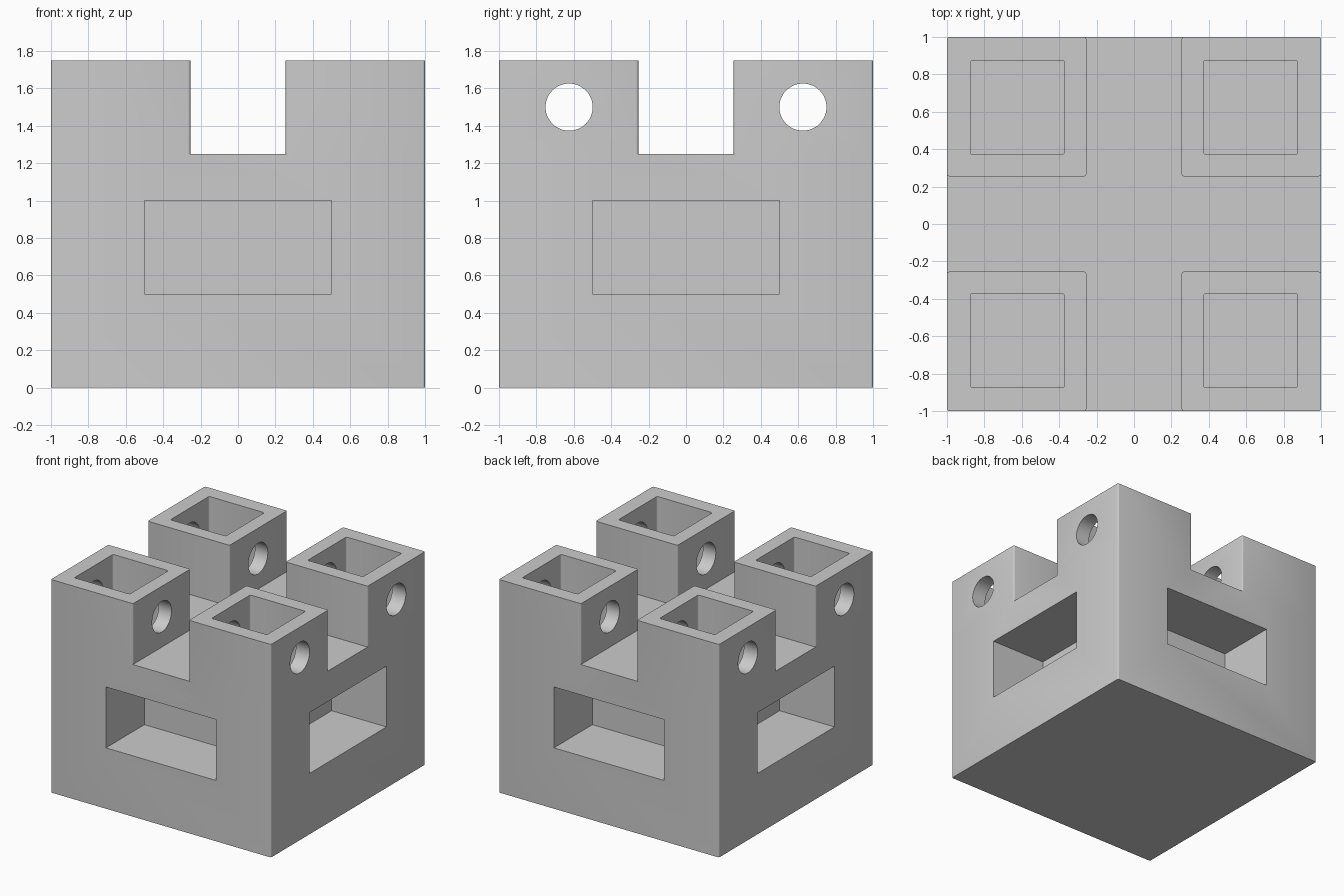
import bpy, bmesh, math
from mathutils import Matrix, Vector

old = bpy.data.objects.get("Cube")
if old:
    bpy.data.objects.remove(old, do_unlink=True)

ROUND = 0.012             # softening of upright edges
TOP, DECK = 1.75, 1.25    # tower top and deck heights
INNER = 0.255             # inner side of each tower
SIGNS = [(sx, sy) for sx in (-1, 1) for sy in (-1, 1)]

grey = bpy.data.materials.new("plain grey")
grey.use_nodes = True
GREY = (0.6, 0.6, 0.6, 1)
grey.diffuse_color = GREY
grey.node_tree.nodes["Principled BSDF"].inputs["Base Color"].default_value = GREY


def add_box(bm, low, high, rounding=0):
    """Add a box, optionally with rounded upright edges."""
    low, high = Vector(low), Vector(high)
    part = bmesh.new()
    bmesh.ops.create_cube(part, size=1, matrix=Matrix.LocRotScale((low + high) / 2, None, high - low))
    if rounding:
        upright = [e for e in part.edges
                   if abs(e.verts[0].co.z - e.verts[1].co.z) > 0.01]
        bmesh.ops.bevel(part, geom=upright, offset=rounding, segments=3,
                        profile=0.5, affect='EDGES')
    mesh = bpy.data.meshes.new("part")
    part.to_mesh(mesh)
    part.free()
    bm.from_mesh(mesh)
    bpy.data.meshes.remove(mesh)


def add_corner_boxes(bm, inner, outer, bottom, top):
    """Add one rounded upright box in each of the four corners."""
    for sx, sy in SIGNS:
        xs = sorted((sx * inner, sx * outer))
        ys = sorted((sy * inner, sy * outer))
        add_box(bm, (xs[0], ys[0], bottom), (xs[1], ys[1], top), ROUND)


def make_object(name, bm):
    mesh = bpy.data.meshes.new(name)
    bm.to_mesh(mesh)
    bm.free()
    mesh.materials.append(grey)
    obj = bpy.data.objects.new(name, mesh)
    bpy.context.collection.objects.link(obj)
    return obj


def combine(base, other, operation):
    """Apply a boolean with the other object, then discard it."""
    mod = base.modifiers.new(other.name, 'BOOLEAN')
    mod.operation, mod.solver, mod.object = operation, 'EXACT', other
    bpy.context.view_layer.objects.active = base
    bpy.ops.object.modifier_apply(modifier=mod.name)
    bpy.data.objects.remove(other, do_unlink=True)


# Main block
bm = bmesh.new()
add_box(bm, (-1, -1, 0), (1, 1, DECK), ROUND)
block = make_object("block", bm)

# Four corner towers
bm = bmesh.new()
add_corner_boxes(bm, INNER, 1, DECK, TOP)
combine(block, make_object("towers", bm), 'UNION')

# Square sockets in the towers
bm = bmesh.new()
add_corner_boxes(bm, 0.3725, 0.875, DECK, TOP + 0.2)
combine(block, make_object("sockets", bm), 'DIFFERENCE')

# Rectangular recess in each side
bm = bmesh.new()
for turn in range(4):
    start = len(bm.verts)
    add_box(bm, (-0.5, -1.2, 0.5), (0.5, -0.501, 1))
    bm.verts.ensure_lookup_table()
    bmesh.ops.rotate(bm, verts=bm.verts[start:], cent=(0, 0, 0),
                     matrix=Matrix.Rotation(turn * math.pi / 2, 3, 'Z'))
combine(block, make_object("side_recesses", bm), 'DIFFERENCE')

# Round pin holes running crosswise through the towers
bm = bmesh.new()
for side in (-1, 1):
    bmesh.ops.create_cone(bm, cap_ends=True, segments=48, radius1=0.126, radius2=0.126, depth=3,
                          matrix=Matrix.Translation((0, side * 0.625, 1.5))
                          @ Matrix.Rotation(math.pi / 2, 4, 'Y'))
combine(block, make_object("pin_holes", bm), 'DIFFERENCE')

# Smooth the round surfaces only
block.select_set(True)
bpy.context.view_layer.objects.active = block
bpy.ops.object.shade_smooth_by_angle(angle=math.radians(35))
